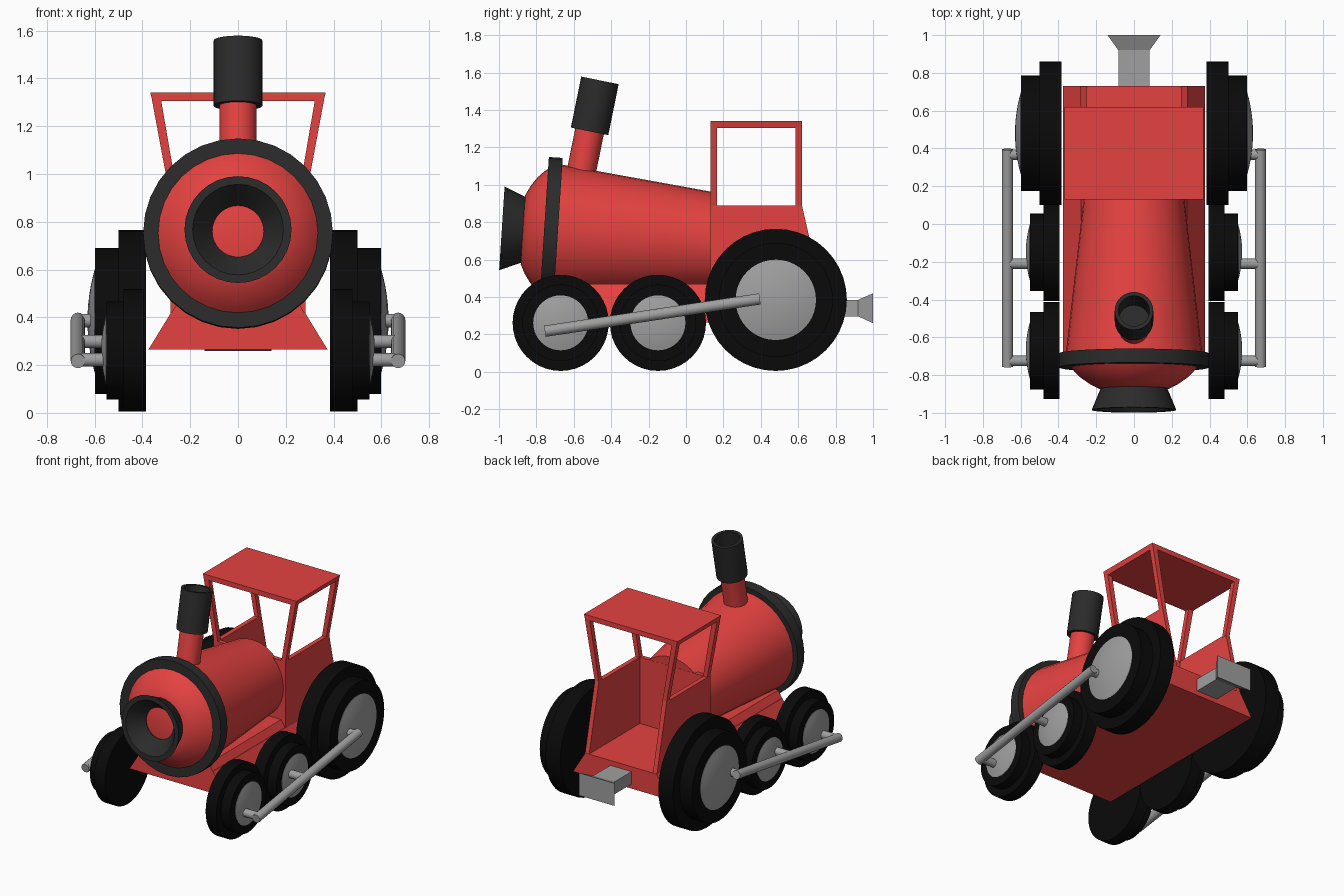
import bpy, bmesh
from math import cos, sin, pi, radians
from mathutils import Vector

if "Cube" in bpy.data.objects:
    bpy.data.objects.remove(bpy.data.objects["Cube"])


def material(name, rgb):
    m = bpy.data.materials.new(name)
    m.diffuse_color = (*rgb, 1)
    m.use_nodes = True
    m.node_tree.nodes["Principled BSDF"].inputs["Base Color"].default_value = m.diffuse_color
    return m


RED = material("red_paint", (0.78, 0.055, 0.052))
DARK = material("dark_metal", (0.024, 0.024, 0.024))
BLACK = material("black_rubber", (0.003, 0.003, 0.003))
GREY = material("grey_metal", (0.35, 0.35, 0.35))


def finish(name, bm, mat, smooth=False):
    bmesh.ops.remove_doubles(bm, verts=bm.verts, dist=1e-5)
    bmesh.ops.recalc_face_normals(bm, faces=bm.faces)
    me = bpy.data.meshes.new(name)
    bm.to_mesh(me)
    bm.free()
    if smooth:
        me.shade_smooth()
        me.set_sharp_from_angle(angle=radians(35))
    ob = bpy.data.objects.new(name, me)
    bpy.context.collection.objects.link(ob)
    me.materials.append(mat)
    return ob


def lathe(name, profile, origin, axis, mat, n=32):
    """Revolve (distance along axis, radius) points around an axis."""
    bm = bmesh.new()
    q = Vector(axis).to_track_quat('Z', 'Y')
    rings = [[bm.verts.new(Vector(origin) + q @ Vector((r * cos(2 * pi * i / n), r * sin(2 * pi * i / n), d)))
              for i in range(n)] for d, r in profile]
    for a, b in zip(rings, rings[1:]):
        for i in range(n):
            j = (i + 1) % n
            bm.faces.new((a[i], a[j], b[j], b[i]))
    return finish(name, bm, mat, True)


def rod(name, a, b, r, mat=GREY, n=16):
    a, b = Vector(a), Vector(b)
    length = (b - a).length
    return lathe(name, [(0, 0), (0, r), (length, r), (length, 0)], a, b - a, mat, n)


def loft(name, sections, mat, axis='z'):
    """Stack rectangles (level, u0, u1, v0, v1) along z (u=x, v=y) or y (u=x, v=z)."""
    bm = bmesh.new()
    rings = []
    for w, u0, u1, v0, v1 in sections:
        pts = [(u0, v0), (u1, v0), (u1, v1), (u0, v1)]
        rings.append([bm.verts.new((u, v, w) if axis == 'z' else (u, w, v)) for u, v in pts])
    for a, b in zip(rings, rings[1:]):
        for i in range(4):
            j = (i + 1) % 4
            bm.faces.new((a[i], a[j], b[j], b[i]))
    bm.faces.new(rings[0])
    bm.faces.new(rings[-1])
    return finish(name, bm, mat)


# Boiler, band, domed front and flared nose share one tilted axis
C, AX = (0, -0.722, 0.75), (0, -1, 0.065)
lathe("boiler", [(-0.87, 0), (-0.87, 0.265), (0, 0.365), (0.036, 0.335), (0.06, 0.315),
                 (0.09, 0.285), (0.125, 0.235), (0.15, 0.185), (0.15, 0)], C, AX, RED)
lathe("boiler_band", [(-0.037, 0.33), (-0.037, 0.397), (0.037, 0.397), (0.037, 0.33), (-0.037, 0.33)],
      C, AX, DARK)
lathe("nose_ring", [(0.145, 0.108), (0.145, 0.175), (0.263, 0.224), (0.263, 0.19), (0.155, 0.108),
                    (0.145, 0.108)], C, AX, DARK)

# Chimney stem and hollow cap
CH, CX = (0, -0.576, 0.99), (0, 0.2, 0.98)
lathe("chimney_stem", [(0, 0), (0, 0.078), (0.32, 0.078), (0.32, 0)], CH, CX, RED)
lathe("chimney_cap", [(0.302, 0), (0.302, 0.102), (0.58, 0.102), (0.58, 0.082), (0.33, 0.082),
                      (0.33, 0)], CH, CX, DARK)

# Chassis: flared base, plus the part that rises into the boiler
loft("chassis", [(0.265, -0.375, 0.375, -0.68, 0.73), (0.42, -0.28, 0.28, -0.68, 0.73)], RED)
loft("boiler_cradle", [(0.415, -0.28, 0.28, -0.68, 0.14), (0.47, -0.248, 0.248, -0.68, 0.14)], RED)

# Cab: front wall, roof, side panels and leaning posts
loft("cab_front_wall", [(0.41, -0.28, 0.28, 0.13, 0.16), (0.89, -0.28, 0.28, 0.13, 0.16)], RED)
loft("cab_roof", [(1.305, -0.358, 0.358, 0.13, 0.62), (1.34, -0.367, 0.367, 0.13, 0.62)], RED)
for side, s in (("right", 1), ("left", -1)):
    loft(f"cab_side_{side}", [(0.41, 0.25 * s, 0.282 * s, 0.13, 0.73),
                              (0.89, 0.25 * s, 0.282 * s, 0.13, 0.62)], RED)
    for end, y in (("front", 0.13), ("rear", 0.585)):
        loft(f"cab_post_{end}_{side}", [(0.88, 0.248 * s, 0.28 * s, y, y + 0.035),
                                        (1.31, 0.322 * s, 0.36 * s, y, y + 0.035)], RED)

    # Stepped wheels with domed hubs: y, radii, and x of the steps
    for name, y, r, r2, rh, x0, x1, x2 in (
            ("front", -0.67, 0.257, 0.205, 0.147, 0.395, 0.48, 0.55),
            ("middle", -0.15, 0.257, 0.205, 0.147, 0.395, 0.48, 0.55),
            ("rear", 0.48, 0.38, 0.305, 0.215, 0.385, 0.50, 0.598)):
        o = (0, y, r + 0.005)
        lathe(f"{name}_wheel_{side}", [(x0, 0), (x0, r), (x1, r), (x1, r2), (x2, r2), (x2, 0)],
              o, (s, 0, 0), BLACK, 40)
        dome = [(x2 + 0.002 + 0.14 * rh * (1 - (k / 6) ** 2), rh * k / 6) for k in range(6, -1, -1)]
        lathe(f"{name}_hub_{side}", [(x2 - 0.01, 0), (x2 - 0.01, rh)] + dome, o, (s, 0, 0), GREY, 40)

    # Coupling rod and its pegs
    rod(f"coupling_rod_{side}", (0.67 * s, -0.755, 0.217), (0.67 * s, 0.395, 0.39), 0.03)
    for name, y, z in (("front", -0.725, 0.222), ("middle", -0.21, 0.299), ("rear", 0.367, 0.386)):
        rod(f"{name}_peg_{side}", (0.54 * s, y, z), (0.67 * s, y, z), 0.028)

# Rear coupler
loft("rear_coupler", [(0.68, -0.083, 0.083, 0.297, 0.385), (0.92, -0.083, 0.083, 0.297, 0.385),
                      (1.0, -0.14, 0.14, 0.26, 0.42)], GREY, 'y')
